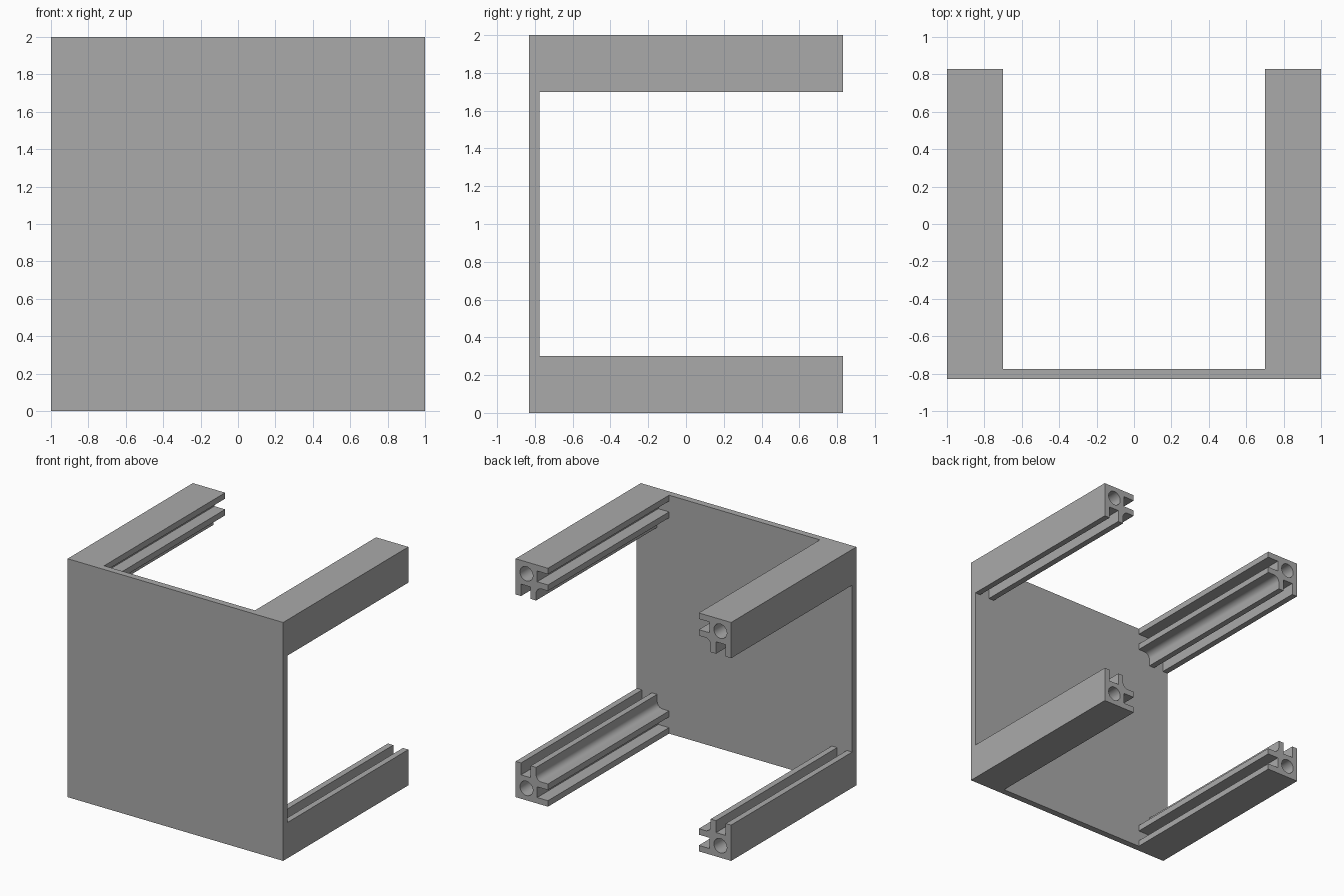
import bpy, bmesh, math

# Remove the default cube only
cube = bpy.data.objects.get("Cube")
if cube:
    bpy.data.objects.remove(cube, do_unlink=True)

grey = bpy.data.materials.new("plain_grey")
grey.use_nodes = True
colour = (0.4, 0.4, 0.4, 1)
grey.diffuse_color = colour
grey.node_tree.nodes["Principled BSDF"].inputs["Base Color"].default_value = colour

FRONT, BACK = -0.83, 0.83
PANEL_BACK = -0.775
SIZE, WALL = 0.3, 0.05       # profile width and outer wall thickness
FLOOR = 0.2                  # depth of the slot floor from the outer wall
FIN_A, FIN_B = 0.14, 0.19    # the two sides of each fin
FILLET = 0.05                # rounding between the two fins
HOLE, RADIUS = 0.1, 0.06


def add_object(name, bm):
    mesh = bpy.data.meshes.new(name)
    bm.to_mesh(mesh)
    bm.free()
    mesh.materials.append(grey)
    obj = bpy.data.objects.new(name, mesh)
    bpy.context.collection.objects.link(obj)
    return obj


def arc(cx, cz, r, start, end, steps):
    angles = [math.radians(start + (end - start) * i / steps) for i in range(steps + 1)]
    return [(cx + r * math.cos(a), cz + r * math.sin(a)) for a in angles]


def post_outline():
    # Half of the slotted profile, mirrored across its diagonal
    half = [(SIZE, 0), (SIZE, WALL), (FLOOR, WALL), (FLOOR, FIN_A),
            (SIZE, FIN_A), (SIZE, FIN_B)]
    c = FIN_B + FILLET
    inner = arc(c, c, FILLET, 270, 180, 8)
    return [(0, 0)] + half + inner + [(v, u) for u, v in reversed(half)]


def build_post(name, sx, top):
    bm = bmesh.new()
    for loop in (post_outline(), arc(HOLE, HOLE, RADIUS, 0, 360, 32)[:-1]):
        verts = [bm.verts.new((sx * (1 - u), PANEL_BACK, 2 - v if top else v)) for u, v in loop]
        for a, b in zip(verts, verts[1:] + verts[:1]):
            bm.edges.new((a, b))
    bmesh.ops.triangle_fill(bm, use_beauty=True, edges=bm.edges[:])
    grown = bmesh.ops.extrude_face_region(bm, geom=bm.faces[:], use_keep_orig=True)
    moved = [g for g in grown["geom"] if isinstance(g, bmesh.types.BMVert)]
    bmesh.ops.translate(bm, vec=(0, BACK - PANEL_BACK, 0), verts=moved)
    bmesh.ops.recalc_face_normals(bm, faces=bm.faces[:])
    post = add_object(name, bm)
    bpy.ops.object.select_all(action='DESELECT')
    post.select_set(True)
    bpy.context.view_layer.objects.active = post
    bpy.ops.object.shade_smooth_by_angle(angle=math.radians(30))


# Front panel
bm = bmesh.new()
bmesh.ops.create_cube(bm, size=1)
bmesh.ops.scale(bm, vec=(2, PANEL_BACK - FRONT, 2), verts=bm.verts[:])
bmesh.ops.translate(bm, vec=(0, (FRONT + PANEL_BACK) / 2, 1), verts=bm.verts[:])
add_object("front_panel", bm)

# Four slotted corner posts
for side, sx in (("left", 1), ("right", -1)):
    for level, top in (("lower", False), ("upper", True)):
        build_post(f"{level}_{side}_post", sx, top)
